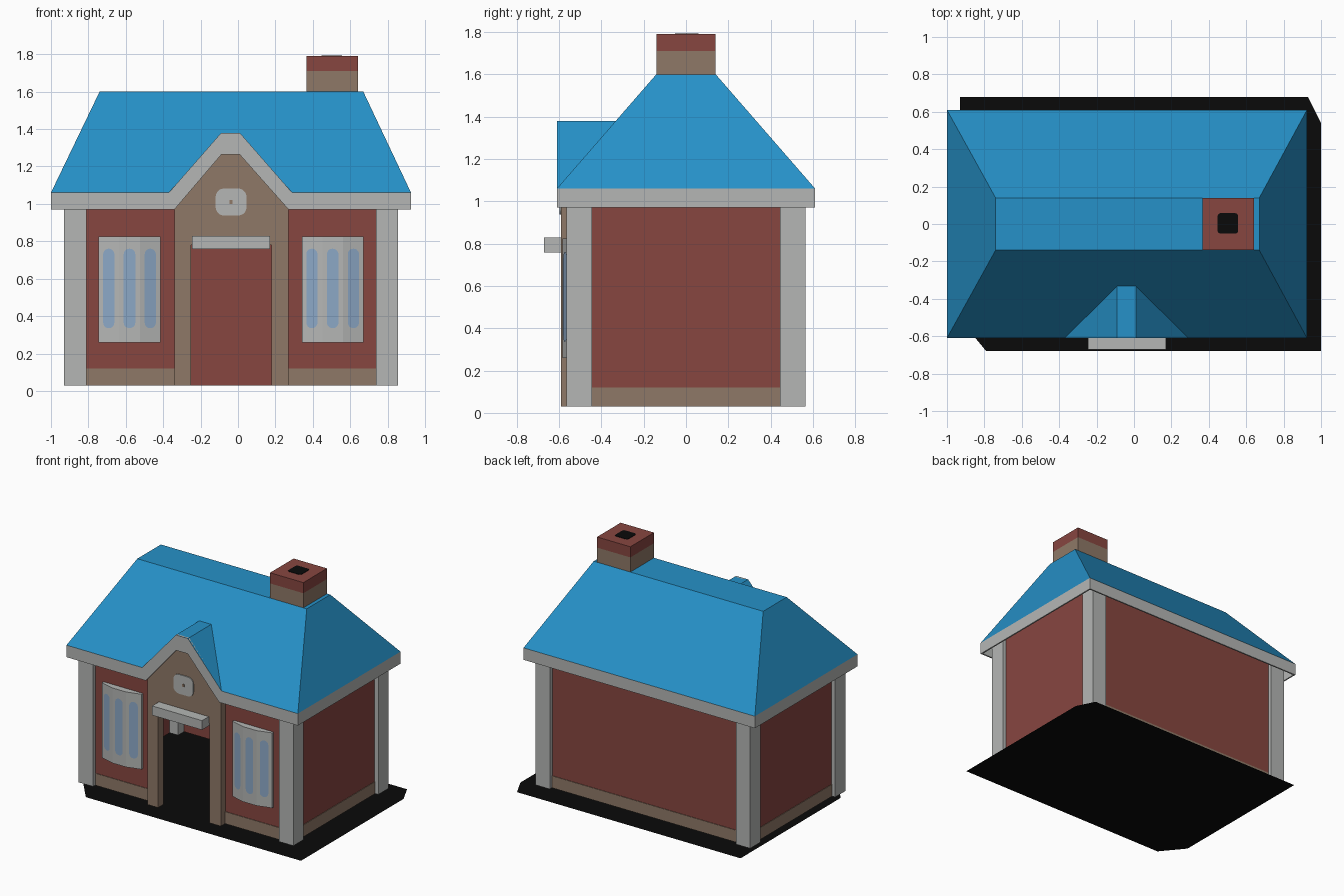
import bpy, bmesh, math
from mathutils import Vector

if "Cube" in bpy.data.objects:
    bpy.data.objects.remove(bpy.data.objects["Cube"])


def material(name, r, g, b):
    m = bpy.data.materials.new(name)
    m.diffuse_color = (r, g, b, 1)
    m.use_nodes = True
    m.node_tree.nodes["Principled BSDF"].inputs["Base Color"].default_value = m.diffuse_color
    return m


BLUE = material("roof_blue", .019, .283, .578)
GREY = material("trim_grey", .46, .47, .46)
RED = material("brick_red", .242, .061, .051)
BROWN = material("stone_brown", .275, .191, .136)
GLASS = material("glass_blue", .262, .392, .565)
BLACK = material("black", .003, .003, .003)
CX = -.037  # centre of the house in x


def mesh(name, verts, faces, mat, recalc=True):
    me = bpy.data.meshes.new(name)
    me.from_pydata([tuple(v) for v in verts], [], faces)
    me.materials.append(mat)
    if recalc:
        bm = bmesh.new()
        bm.from_mesh(me)
        bmesh.ops.recalc_face_normals(bm, faces=bm.faces)
        bm.to_mesh(me)
        bm.free()
    ob = bpy.data.objects.new(name, me)
    bpy.context.collection.objects.link(ob)
    return ob


def prism(name, profile, axis, lo, hi, mat):
    """Extrude a 2D profile along y (profile in x,z) or z (profile in x,y)."""
    def put(p, t):
        return (p[0], t, p[1]) if axis == 'y' else (p[0], p[1], t)
    n = len(profile)
    verts = [put(p, lo) for p in profile] + [put(p, hi) for p in profile]
    faces = [list(range(n)), list(range(n, 2 * n))]
    faces += [[i, (i + 1) % n, n + (i + 1) % n, n + i] for i in range(n)]
    return mesh(name, verts, faces, mat)


def box(name, x0, x1, y0, y1, z0, z1, mat):
    return prism(name, [(x0, y0), (x1, y0), (x1, y1), (x0, y1)], 'z', z0, z1, mat)


def rounded(w, h, r, seg=5):
    """Counter-clockwise rounded rectangle around the origin."""
    pts = []
    for k, (sx, sy) in enumerate([(1, 1), (-1, 1), (-1, -1), (1, -1)]):
        for i in range(seg + 1):
            a = math.pi / 2 * (k + i / seg)
            pts.append((sx * (w / 2 - r) + r * math.cos(a), sy * (h / 2 - r) + r * math.sin(a)))
    return pts


# ground plate
mesh("ground_plate", [(-.93, -.51, 0), (-.79, -.68, 0), (1, -.68, 0), (1, .54, 0),
                      (.93, .68, 0), (-.93, .68, 0)], [range(6)], BLACK, False)

# walls with a stone baseboard outside
WX0, WX1, WY = -.90, .826, .535
T = .02
walls = [("left_wall", WX0, WX0 + T, -WY, WY, (-1, 0)),
         ("right_wall", WX1 - T, WX1, -WY, WY, (1, 0)),
         ("back_wall", WX0, WX1, WY - T, WY, (0, 1)),
         ("front_wall_left", WX0, -.27, -WY, -WY + T, (0, -1)),
         ("front_wall_right", .20, WX1, -WY, -WY + T, (0, -1))]
E = .004
for name, x0, x1, y0, y1, (nx, ny) in walls:
    box(name, x0, x1, y0, y1, .03, 1.06, RED)
    if nx:
        x0, x1 = (x0 - E, x0) if nx < 0 else (x1, x1 + E)
    else:
        y0, y1 = (y0 - E, y0) if ny < 0 else (y1, y1 + E)
    box(name + "_baseboard", x0, x1, y0, y1, .03, .12, BROWN)

# corner pillars
for x0, x1 in ((-.93, -.81), (.738, .856)):
    for y0, y1 in ((-.565, -.445), (.445, .565)):
        box("corner_pillar", x0, x1, y0, y1, .03, 1.05, GREY)

# gabled porch wall with the door opening
prism("porch_wall", [(-.34, .03), (-.34, 1.01), (-.09, 1.32), (.012, 1.32), (.27, 1.01), (.27, .03),
                     (.178, .03), (.178, .78), (-.252, .78), (-.252, .03)], 'y', -.59, -.525, BROWN)
box("door_canopy", -.245, .17, -.67, -.57, .758, .828, GREY)
prism("gable_emblem", [(CX + x, 1.01 + z) for x, z in rounded(.165, .145, .045)], 'y', -.597, -.589, GREY)
box("emblem_dot", CX - .008, CX + .008, -.6, -.596, 1.0, 1.02, BROWN)

# bow windows: three facets, one rounded pane on each
plan = [(-.165, -.553), (-.055, -.583), (.055, -.583), (.165, -.553)]
for side in (-1, 1):
    wx = CX + side * .543
    prism("window_frame", [(wx + x, y) for x, y in plan] + [(wx + .165, -.525), (wx - .165, -.525)],
          'z', .26, .825, GREY)
    for a, b in zip(plan, plan[1:]):
        a, b = Vector((wx + a[0], a[1], 0)), Vector((wx + b[0], b[1], 0))
        d = (b - a).normalized()
        n = Vector((d.y, -d.x, 0))
        c = (a + b) / 2 + n * .004 + Vector((0, 0, .548))
        pts = [c + d * u + Vector((0, 0, v)) for u, v in rounded(.062, .425, .03)]
        mesh("window_pane", pts, [range(len(pts))], GLASS, False)

# hipped roof with flat top and a small front dormer
Y, Z, ZT = .61, 1.06, 1.6
yv = -Y + .32 / .54 * .47
V = [(-1, -Y, Z), (-.37, -Y, Z), (-.09, yv, 1.38), (.01, yv, 1.38), (.29, -Y, Z), (.925, -Y, Z),
     (.67, -.14, ZT), (-.74, -.14, ZT), (.925, Y, Z), (-1, Y, Z), (.67, .14, ZT), (-.74, .14, ZT),
     (-.09, -Y, 1.38), (.01, -Y, 1.38)]
mesh("roof", V, [[0, 1, 2, 3, 4, 5, 6, 7], [5, 8, 10, 6], [8, 9, 11, 10], [9, 0, 7, 11],
                 [7, 6, 10, 11], [1, 12, 2], [12, 13, 3, 2], [13, 4, 3]], BLUE)

# fascia band that follows the eaves and the gable
top = [V[i] for i in (9, 0, 1, 12, 13, 4, 5, 8)]
low = [(-1, .97), (-1, .97), (-.34, .97), (-.088, 1.265), (.008, 1.265), (.27, .97), (.925, .97), (.925, .97)]
bottom = [(x, t[1], z) for t, (x, z) in zip(top, low)]
fascia = mesh("fascia", top + bottom, [[i, 8 + i, 8 + (i + 1) % 8, (i + 1) % 8] for i in range(8)], GREY, False)
sol = fascia.modifiers.new("thickness", 'SOLIDIFY')
sol.thickness = .015
sol.offset = -1

# chimney
box("chimney_base", .365, .642, -.14, .14, 1.58, 1.71, BROWN)
box("chimney_top", .365, .642, -.14, .14, 1.71, 1.79, RED)
prism("chimney_flue", [(.502 + x, y + .003) for x, y in rounded(.11, .11, .015, 2)], 'z', 1.788, 1.793, BLACK)
